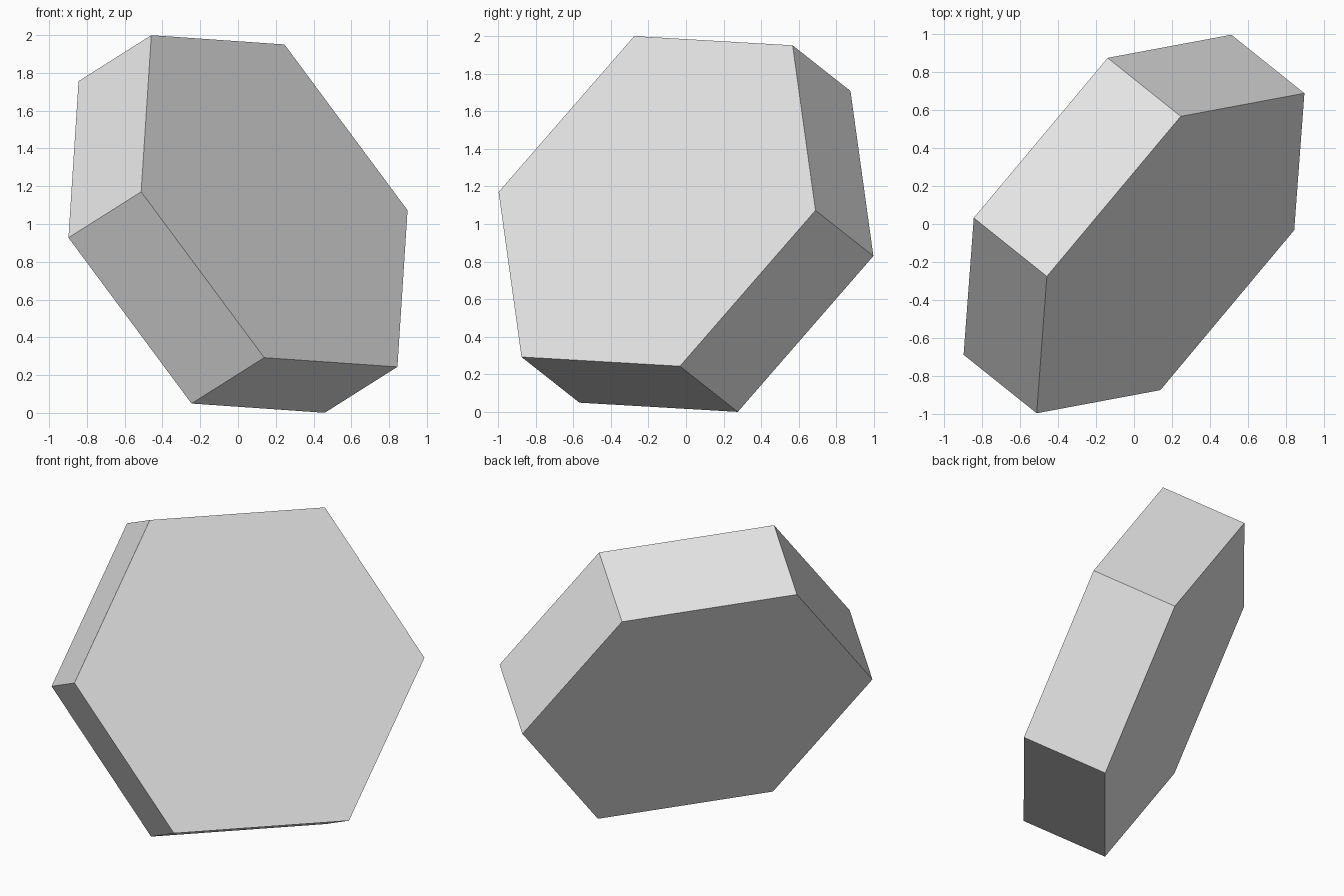
import bpy
import bmesh
from mathutils import Matrix, Vector

cube = bpy.data.objects.get("Cube")
if cube:
    bpy.data.objects.remove(cube, do_unlink=True)

# Plain grey material
grey = bpy.data.materials.new("light_grey")
grey.use_nodes = True
colour = (0.8, 0.8, 0.8, 1)
grey.diffuse_color = colour
grey.node_tree.nodes["Principled BSDF"].inputs["Base Color"].default_value = colour

# Orientation: prism axis, and the direction of one corner across it
axis = Vector((0.385, -0.308, 0.243))
thickness = axis.length
axis.normalize()
corner = Vector((-0.65, -0.122, 0.877))
corner = (corner - axis * corner.dot(axis)).normalized()
side = corner.cross(axis)
tilt = Matrix((side, corner, axis)).transposed().to_4x4()

# Tilted hexagonal prism
bm = bmesh.new()
bmesh.ops.create_cone(bm, cap_ends=True, segments=6, radius1=1.1, radius2=1.1,
                      depth=thickness, matrix=Matrix.Translation((0, 0, 1)) @ tilt)
bmesh.ops.recalc_face_normals(bm, faces=bm.faces)
mesh = bpy.data.meshes.new("hexagonal_prism")
bm.to_mesh(mesh)
bm.free()
mesh.materials.append(grey)
prism = bpy.data.objects.new("hexagonal_prism", mesh)
bpy.context.collection.objects.link(prism)
